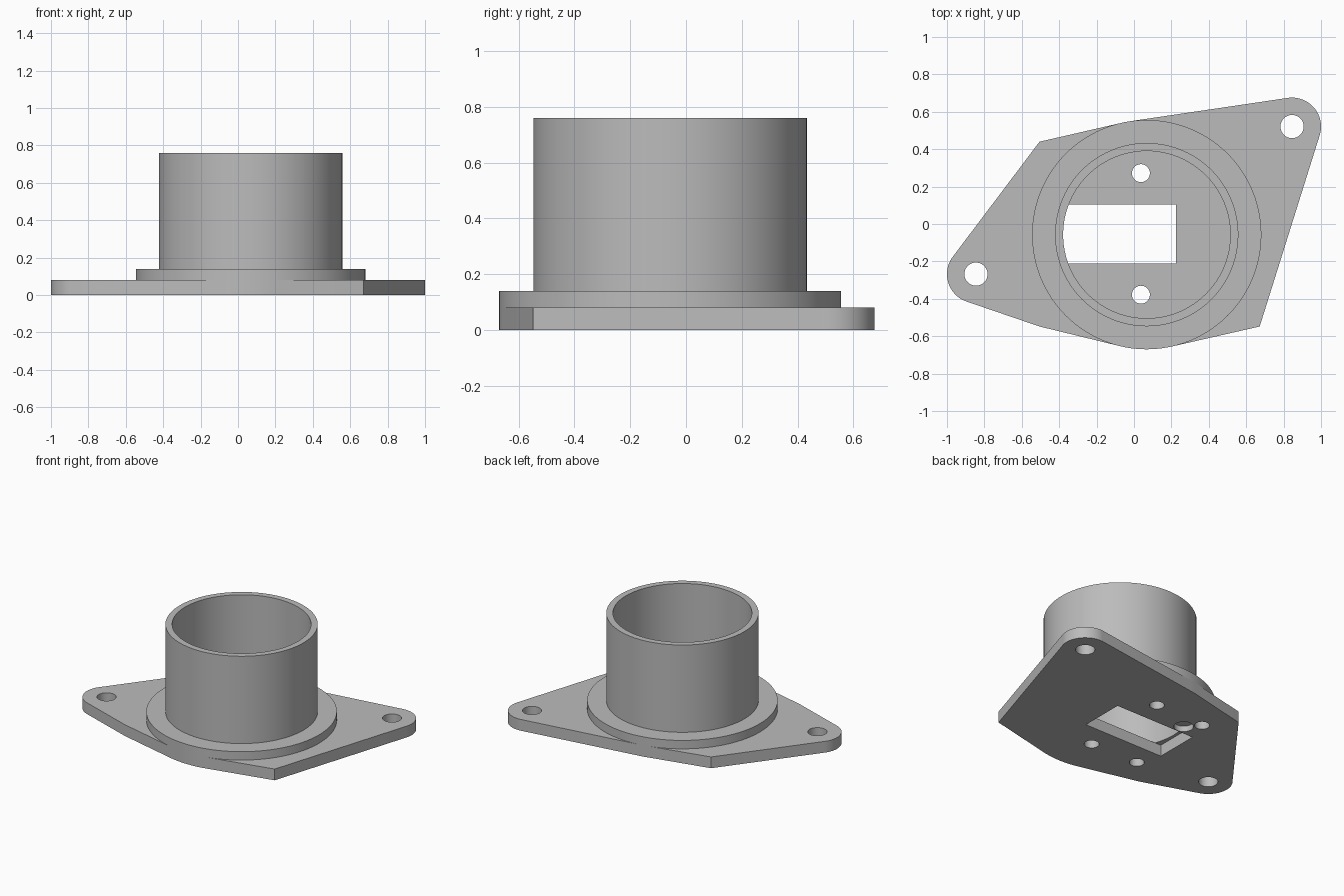
import bpy, bmesh, math
from mathutils import Vector
from mathutils.geometry import convex_hull_2d

if "Cube" in bpy.data.objects:
    bpy.data.objects.remove(bpy.data.objects["Cube"])

CX, CY = 0.068, -0.057          # tube axis
PLATE_TOP = 0.08

grey = bpy.data.materials.new("plain grey")
grey.diffuse_color = (0.5, 0.5, 0.5, 1)
grey.use_nodes = True
grey.node_tree.nodes["Principled BSDF"].inputs["Base Color"].default_value = grey.diffuse_color


def circle(x, y, r, n=64):
    return [Vector((x + r * math.cos(2 * math.pi * i / n),
                    y + r * math.sin(2 * math.pi * i / n))) for i in range(n)]


def finish(name, bm):
    bmesh.ops.recalc_face_normals(bm, faces=bm.faces)
    mesh = bpy.data.meshes.new(name)
    bm.to_mesh(mesh)
    bm.free()
    mesh.materials.append(grey)
    obj = bpy.data.objects.new(name, mesh)
    bpy.context.collection.objects.link(obj)
    return obj


def extrude(name, outline, z0, z1):
    bm = bmesh.new()
    face = bm.faces.new([bm.verts.new((p[0], p[1], z0)) for p in outline])
    new = bmesh.ops.extrude_face_region(bm, geom=[face])["geom"]
    bmesh.ops.translate(bm, vec=(0, 0, z1 - z0),
                        verts=[v for v in new if isinstance(v, bmesh.types.BMVert)])
    return finish(name, bm)


def smooth(obj):
    bpy.ops.object.select_all(action='DESELECT')
    obj.select_set(True)
    bpy.context.view_layer.objects.active = obj
    bpy.ops.object.shade_smooth_by_angle(angle=math.radians(30))


# Base plate: taut outline around two rounded ears, the collar and three corners
ears = [(0.845, 0.521), (-0.845, -0.268)]
points = [Vector(p) for p in ((-0.505, 0.44), (-0.505, -0.548), (0.672, -0.548))]
for x, y in ears:
    points += circle(x, y, 0.155)
points += circle(CX, CY, 0.613, 96)
plate = extrude("base_plate", [points[i] for i in convex_hull_2d(points)], 0, PLATE_TOP)

# Holes: (x, y, radius, top of cut)
holes = [(x, y, 0.062, 0.2) for x, y in ears]
holes += [(0.037, 0.272, 0.048, 0.2), (0.037, -0.378, 0.048, 0.2)]
holes += [(-0.35, 0.26, 0.048, 0.2), (-0.335, -0.372, 0.048, 0.2)]  # capped by the collar
holes += [(-0.27, 0.172, 0.063, 0.04)]                              # blind locating hole
cutters = [extrude("hole_cutter", circle(x, y, r, 32), -0.1, top)
           for x, y, r, top in holes]
cutters.append(extrude("window_cutter",
                       [(-0.4, -0.21), (0.225, -0.21), (0.225, 0.105), (-0.4, 0.105)],
                       -0.1, 0.2))
for cutter in cutters:
    cutter.hide_render = True
    mod = plate.modifiers.new("cut", 'BOOLEAN')
    mod.operation = 'DIFFERENCE'
    mod.solver = 'EXACT'
    mod.object = cutter
bpy.context.view_layer.objects.active = plate
for mod in list(plate.modifiers):
    bpy.ops.object.modifier_apply(modifier=mod.name)
for cutter in cutters:
    bpy.data.objects.remove(cutter)
smooth(plate)

# Collar and open tube, turned as one profile (radius, height)
profile = [(0.447, PLATE_TOP), (0.613, PLATE_TOP), (0.613, 0.14),
           (0.49, 0.14), (0.49, 0.76), (0.447, 0.76)]
bm = bmesh.new()
rings = [[bm.verts.new((p.x, p.y, z)) for p in circle(CX, CY, r, 96)] for r, z in profile]
for a, b in zip(rings, rings[1:] + rings[:1]):
    for i in range(96):
        j = (i + 1) % 96
        bm.faces.new((a[i], a[j], b[j], b[i]))
smooth(finish("tube_with_collar", bm))
